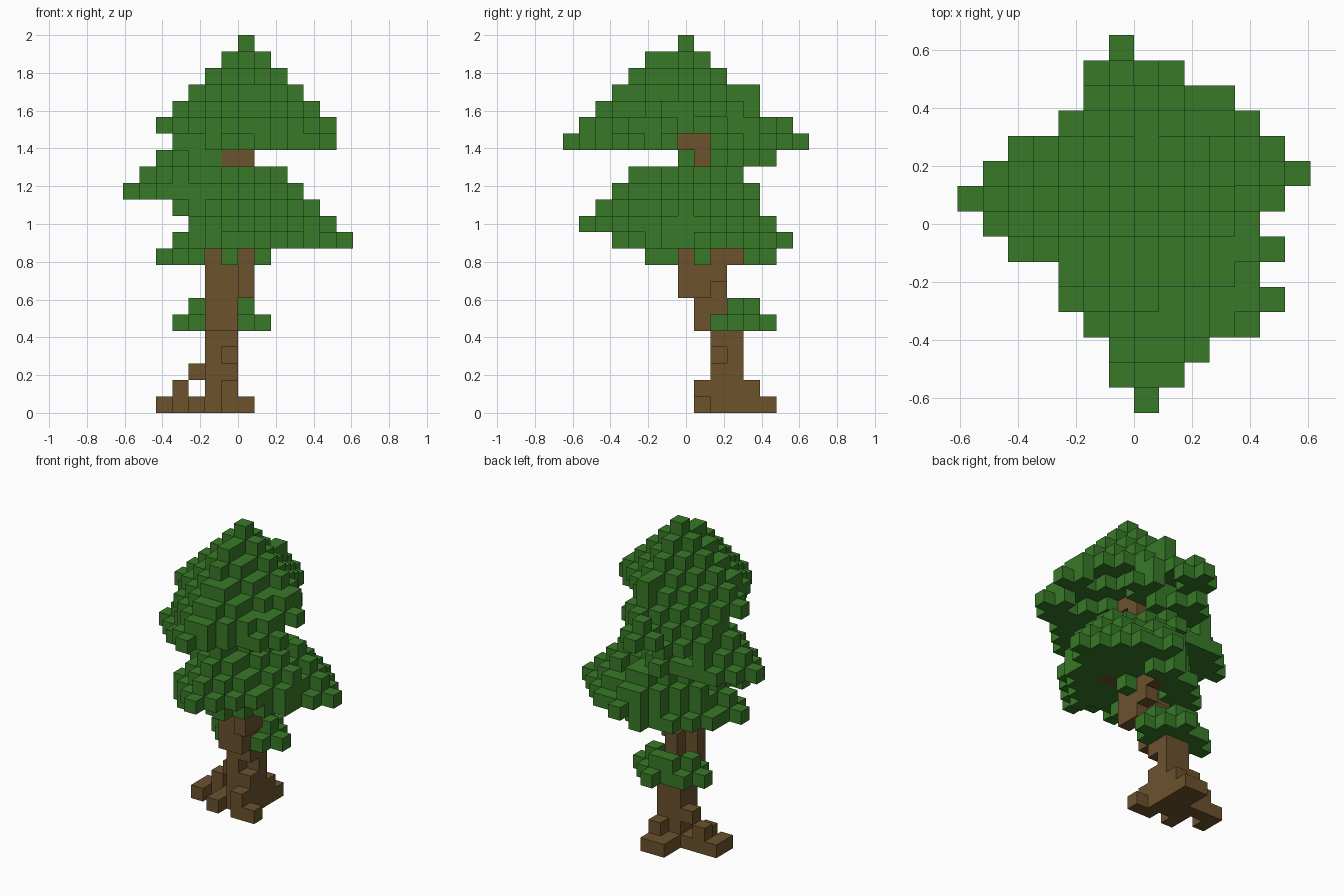
import bpy
import bmesh
from mathutils import Vector

cube = bpy.data.objects.get("Cube")
if cube:
    bpy.data.objects.remove(cube, do_unlink=True)

V = 2 / 23  # edge of one block


def material(name, color):
    mat = bpy.data.materials.new(name)
    mat.use_nodes = True
    mat.diffuse_color = color
    mat.node_tree.nodes["Principled BSDF"].inputs["Base Color"].default_value = color
    return mat


def box(x0, x1, y0, y1, z0, z1):
    """Blocks in an inclusive range."""
    return {(x, y, z) for x in range(x0, x1 + 1)
            for y in range(y0, y1 + 1) for z in range(z0, z1 + 1)}


def cone(cx, cy, top, r_end, r_start=0):
    """Stepped diamond cone, one block wider on each layer down."""
    cells = set()
    for step, r in enumerate(range(r_start, r_end + 1)):
        cells |= {(cx + dx, cy + dy, top - step)
                  for dx in range(-r, r + 1)
                  for dy in range(abs(dx) - r, r - abs(dx) + 1)}
    return cells


def union(shape, specs):
    return set().union(*(shape(*s) for s in specs))


def build(name, cells, solid, mat):
    """Turn blocks into a mesh of their exposed square faces."""
    bm = bmesh.new()
    verts = {}

    def vert(p):
        key = tuple(p)
        if key not in verts:
            verts[key] = bm.verts.new((p[0] * V, (p[1] - 0.5) * V, p[2] * V))
        return verts[key]

    for cell in sorted(cells):
        base = Vector(cell)
        for axis in range(3):
            u, w = Vector(), Vector()
            u[(axis + 1) % 3] = 1
            w[(axis + 2) % 3] = 1
            for side in (0, 1):
                n = list(cell)
                n[axis] += 2 * side - 1
                if tuple(n) in solid:
                    continue
                o = base.copy()
                o[axis] += side
                corners = [o, o + u, o + u + w, o + w]
                if not side:
                    corners.reverse()
                bm.faces.new([vert([round(c) for c in p]) for p in corners])
    mesh = bpy.data.meshes.new(name)
    bm.to_mesh(mesh)
    bm.free()
    mesh.materials.append(mat)
    obj = bpy.data.objects.new(name, mesh)
    bpy.context.collection.objects.link(obj)


# Stepped trunk that leans forward as it rises, with one notch
trunk = union(box, [
    (-2, -1, 2, 3, 0, 4),
    (-2, -1, 1, 1, 5, 8),
    (-1, -1, 2, 2, 5, 7),
    (-1, 0, 1, 1, 9, 17),
    (0, 0, 0, 0, 16, 17),
]) - {(-1, 2, 3)}

# Branches forking under the lower crown
branches = union(box, [
    (0, 0, 0, 1, 7, 8),
    (0, 0, 2, 2, 8, 9),
    (0, 0, 3, 3, 9, 9),
    (0, 0, 0, 0, 9, 9),
    (-2, -2, 1, 1, 9, 9),
    (1, 2, 0, 0, 10, 10),
])

# Roots spreading on the ground
roots = union(box, [
    (-3, -3, 3, 3, 2, 2),
    (-4, -4, 3, 3, 1, 1),
    (-5, -3, 3, 3, 0, 0),
    (-5, -5, 2, 2, 0, 0),
    (-3, -3, 1, 2, 0, 0),
    (-1, -1, 1, 1, 1, 1),
    (-1, 0, 1, 1, 0, 0),
    (-1, -1, 4, 4, 0, 1),
    (-2, -2, 4, 4, 0, 0),
    (-2, -1, 5, 5, 0, 0),
])

# Upper crown: peak, front slope, narrow back ridge, side tufts
upper = union(cone, [
    (0, 0, 22, 4),
    (0, -2, 21, 4),
    (1, -4, 19, 3),
    (0, -6, 17, 1),
    (-1, 6, 17, 1),
    (0, 4, 19, 0),
    (0, 4, 18, 1),
    (1, 3, 17, 1),
    (-1, 3, 18, 1),
    (-2, 2, 18, 2),
    (-2, 3, 17, 2),
    (-4, 0, 18, 1),
    (4, -1, 18, 1),
    (4, -3, 17, 1),
])

# Lower crown: core, skirts and the long side tufts
lower = union(cone, [
    (-4, 1, 16, 3),
    (0, 0, 14, 4, 2),
    (0, -3, 14, 3),
    (0, 2, 14, 3),
    (-1, 3, 14, 1),
    (3, 2, 13, 3),
    (1, 4, 12, 2),
    (1, 0, 11, 4, 4),
    (1, -1, 10, 3, 3),
    (-2, -3, 11, 1),
    (-4, 0, 10, 1),
    (-3, 1, 10, 1),
    (-3, 2, 10, 1),
    (-2, 3, 10, 1),
    (0, 4, 10, 1),
]) | box(-1, -1, -2, -1, 9, 9) | box(1, 1, 1, 1, 9, 9)

# Small tuft behind the trunk
tuft = union(cone, [(0, 3, 6, 1), (-3, 3, 6, 1), (-1, 4, 6, 1)]) | box(-2, -1, 4, 4, 6, 6)

# Widest reach of the foliage for each row, front to back
reach = [(0, 0), (-1, 1), (-1, 2), (-2, 4), (-3, 5), (-3, 4), (-5, 5), (-6, 4),
         (-7, 5), (-6, 6), (-5, 5), (-3, 4), (-2, 3), (-2, 1), (-1, -1)]


def trim(cells):
    return {c for c in cells if reach[c[1] + 7][0] <= c[0] <= reach[c[1] + 7][1]}


wood = trunk | branches | roots
upper = trim(upper) - wood
lower = trim(lower) - wood - upper
tuft = trim(tuft) - wood
solid = wood | upper | lower | tuft

bark = material("bark_brown", (0.15, 0.085, 0.027, 1))
leaf = material("leaf_green", (0.04, 0.19, 0.021, 1))
build("trunk", trunk, solid, bark)
build("branches", branches - trunk, solid, bark)
build("roots", roots - trunk, solid, bark)
build("upper_foliage", upper, solid, leaf)
build("lower_foliage", lower, solid, leaf)
build("small_leaf_tuft", tuft, solid, leaf)
